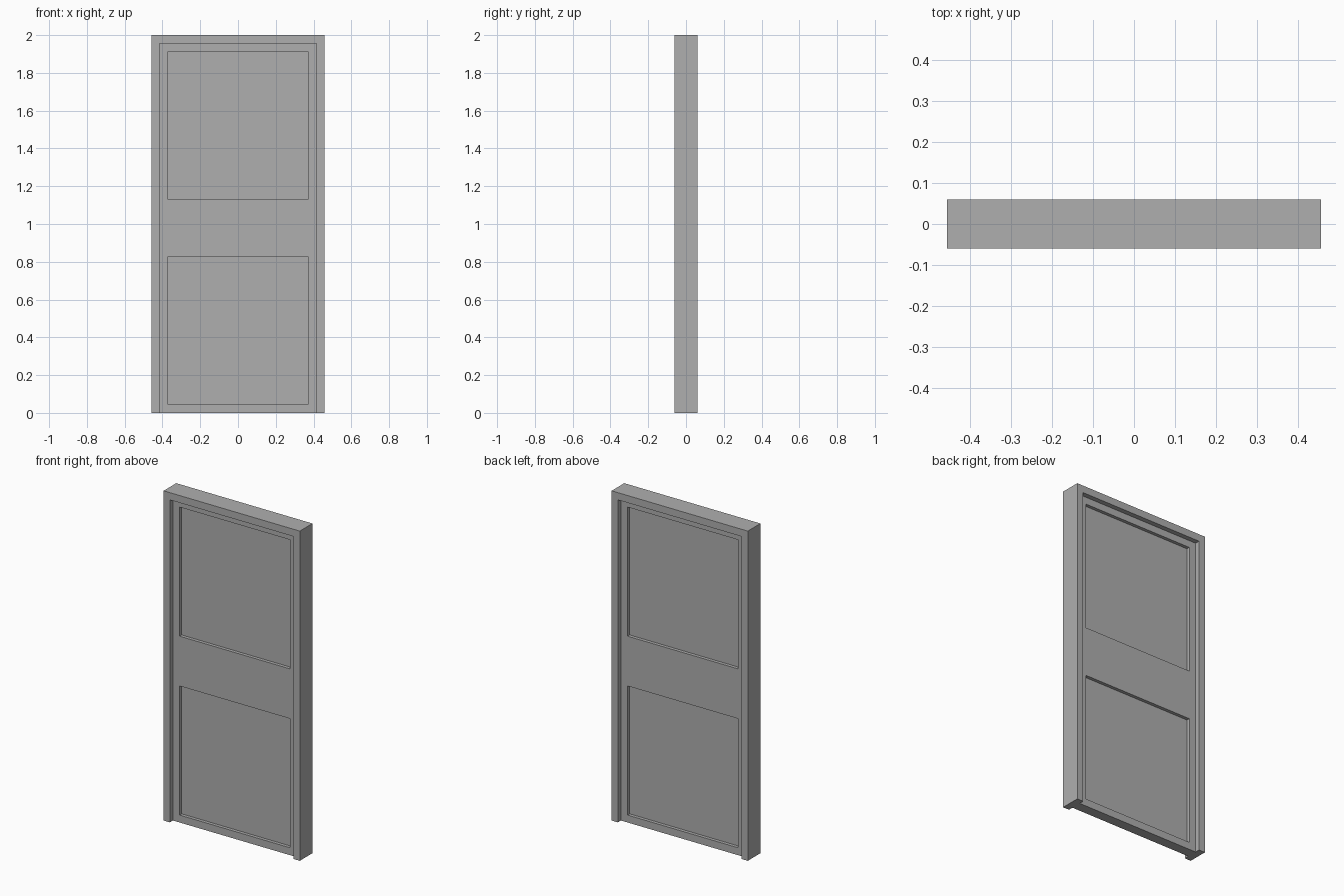
import bpy, bmesh

if "Cube" in bpy.data.objects:
    bpy.data.objects.remove(bpy.data.objects["Cube"])

W, H, D = 0.457, 2.0, 0.0605      # half width, height, half depth
IN_X, IN_Z = 0.415, 1.956         # frame opening
LEAF_Y = 0.031                    # half thickness of the leaf
PANEL_X, PANEL_Y = 0.37, 0.011    # half width / half thickness of panels
PANELS = [(0.045, 0.828), (1.13, 1.913)]

# Mid-grey paint
paint = bpy.data.materials.new("grey_paint")
paint.diffuse_color = (0.43, 0.43, 0.43, 1)
paint.use_nodes = True
paint.node_tree.nodes["Principled BSDF"].inputs["Base Color"].default_value = paint.diffuse_color


def add_object(name, bm):
    bmesh.ops.recalc_face_normals(bm, faces=bm.faces)
    mesh = bpy.data.meshes.new(name)
    bm.to_mesh(mesh)
    bm.free()
    mesh.materials.append(paint)
    obj = bpy.data.objects.new(name, mesh)
    bpy.context.collection.objects.link(obj)
    return obj


# Door frame: U-shaped profile extruded through the depth
bm = bmesh.new()
profile = [(-W, 0), (-W, H), (W, H), (W, 0),
           (IN_X, 0), (IN_X, IN_Z), (-IN_X, IN_Z), (-IN_X, 0)]
face = bm.faces.new([bm.verts.new((x, -D, z)) for x, z in profile])
ext = bmesh.ops.extrude_face_region(bm, geom=[face], use_keep_orig=True)
bmesh.ops.translate(bm, vec=(0, 2 * D, 0),
                    verts=[v for v in ext["geom"] if isinstance(v, bmesh.types.BMVert)])
add_object("door_frame", bm)

# Door leaf: gridded faces front and back, panels pushed in, outer edge closed
bm = bmesh.new()
xs = [-IN_X, -PANEL_X, PANEL_X, IN_X]
zs = [0, PANELS[0][0], PANELS[0][1], PANELS[1][0], PANELS[1][1], IN_Z]


def quad(*points):
    bm.faces.new([bm.verts.new(p) for p in points])


for side in (-1, 1):
    outer, inner = side * LEAF_Y, side * PANEL_Y
    for i in range(3):
        for j in range(5):
            recessed = i == 1 and j in (1, 3)
            y = inner if recessed else outer
            loop = [(xs[i], zs[j]), (xs[i + 1], zs[j]),
                    (xs[i + 1], zs[j + 1]), (xs[i], zs[j + 1])]
            quad(*[(x, y, z) for x, z in loop])
            # Panel reveals
            if recessed:
                for (x0, z0), (x1, z1) in zip(loop, loop[1:] + loop[:1]):
                    quad((x0, outer, z0), (x1, outer, z1), (x1, inner, z1), (x0, inner, z0))
bmesh.ops.remove_doubles(bm, verts=bm.verts, dist=0.0005)
bmesh.ops.bridge_loops(bm, edges=[e for e in bm.edges if e.is_boundary])
add_object("door_leaf", bm)
